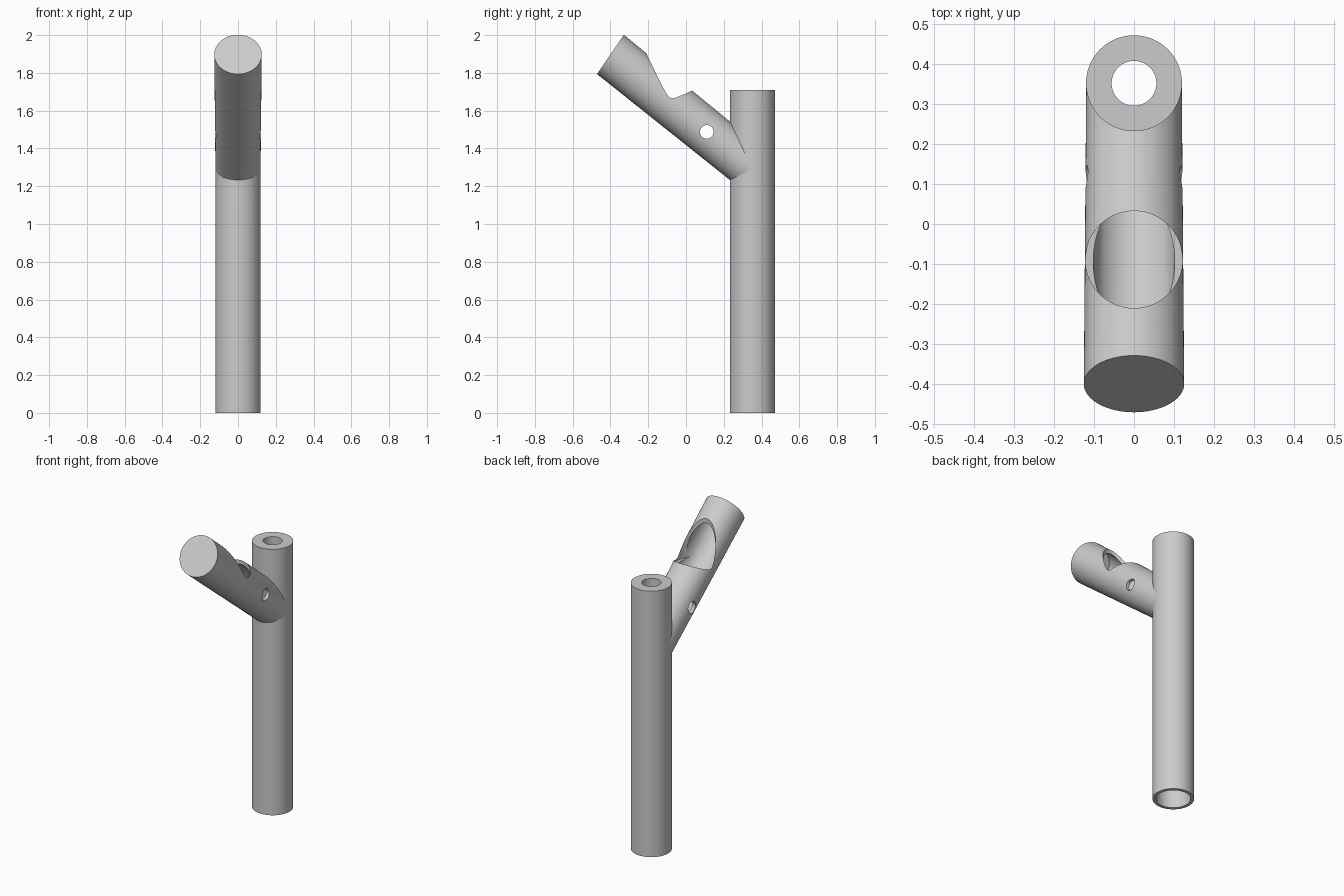
import bpy, bmesh, math
from mathutils import Vector

cube = bpy.data.objects.get("Cube")
if cube:
    bpy.data.objects.remove(cube, do_unlink=True)

grey = bpy.data.materials.new("light grey")
grey.use_nodes = True
colour = (0.6, 0.6, 0.6, 1)
grey.diffuse_color = colour
grey.node_tree.nodes["Principled BSDF"].inputs["Base Color"].default_value = colour

POST_Y, POST_R, POST_TOP = 0.352, 0.12, 1.71
START = Vector((0, -0.40, 1.8975))              # middle of the branch's closed end
AXIS = Vector((0, 0.778, -0.628)).normalized()  # runs down into the post


def rod(name, a, b, r1, r2=None, sides=96):
    """Cylinder or cone between two points."""
    a, b = Vector(a), Vector(b)
    bpy.ops.mesh.primitive_cone_add(
        vertices=sides, radius1=r1, radius2=r2 or r1, depth=(b - a).length,
        location=(a + b) / 2, rotation=(b - a).to_track_quat('Z', 'Y').to_euler())
    obj = bpy.context.object
    obj.name = obj.data.name = name
    bpy.ops.object.transform_apply(location=True, rotation=True, scale=True)
    obj.data.materials.append(grey)
    return obj


def carve(obj, cutters):
    for cutter in cutters:
        mod = obj.modifiers.new("cut", 'BOOLEAN')
        mod.operation, mod.solver, mod.object = 'DIFFERENCE', 'EXACT', cutter
        bpy.context.view_layer.objects.active = obj
        bpy.ops.object.modifier_apply(modifier=mod.name)


def smooth(obj):
    bpy.ops.object.select_all(action='DESELECT')
    obj.select_set(True)
    bpy.context.view_layer.objects.active = obj
    bpy.ops.object.shade_smooth_by_angle(angle=math.radians(30))


def along(t):
    return START + AXIS * t


# Outer bodies
post = rod("post", (0, POST_Y, 0), (0, POST_Y, POST_TOP), POST_R)
branch = rod("branch", along(-0.08), along(0.967), 0.126, 0.1195)

# Slanted closed end of the branch
bm = bmesh.new()
bm.from_mesh(branch.data)
cut = bmesh.ops.bisect_plane(bm, geom=bm.verts[:] + bm.edges[:] + bm.faces[:],
                             plane_co=START, plane_no=(0, -0.826, 0.564),
                             clear_outer=True)
bmesh.ops.edgeloop_fill(
    bm, edges=[e for e in cut["geom_cut"] if isinstance(e, bmesh.types.BMEdge)])
bmesh.ops.recalc_face_normals(bm, faces=bm.faces[:])
bm.to_mesh(branch.data)
bm.free()

# Bores, the scooped opening and the cross hole
post_bore = rod("post_bore", (0, POST_Y, -0.1), (0, POST_Y, 1.56), 0.1)
top_hole = rod("top_hole", (0, POST_Y, 1.4), (0, POST_Y, 1.9), 0.056)
branch_bore = rod("branch_bore", along(0.05), along(0.96), 0.104, 0.098)
scoop = rod("scoop", (0, -0.089, 1.65), (0, -0.089, 2.2), 0.1215)
cross_hole = rod("cross_hole", (-0.3, 0.11, 1.488), (0.3, 0.11, 1.488), 0.036, sides=48)

carve(post, [post_bore, top_hole, branch_bore])
carve(branch, [branch_bore, post_bore, scoop, cross_hole])

for cutter in (post_bore, top_hole, branch_bore, scoop, cross_hole):
    bpy.data.objects.remove(cutter, do_unlink=True)
for part in (post, branch):
    smooth(part)
